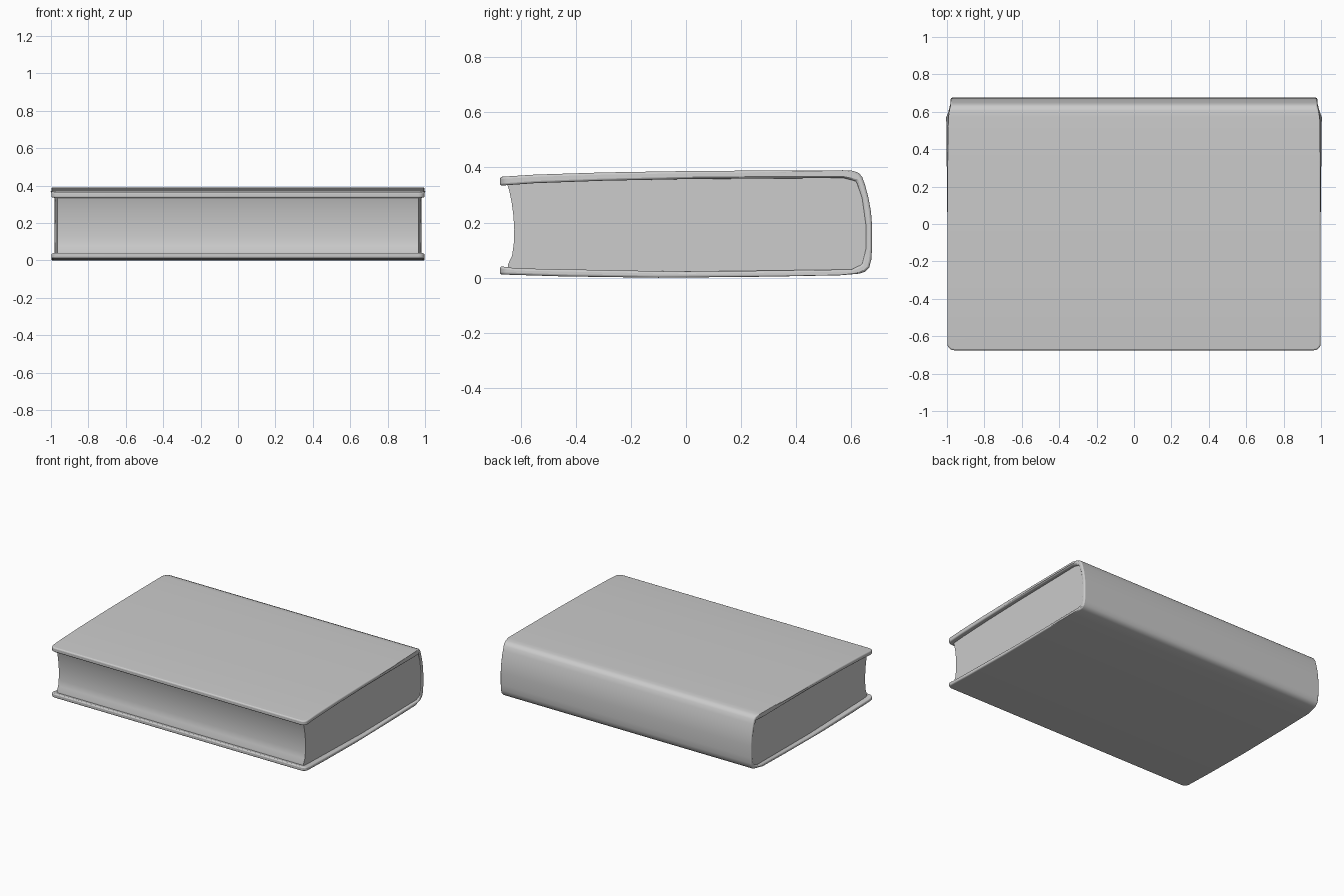
import bpy, bmesh

if "Cube" in bpy.data.objects:
    bpy.data.objects.remove(bpy.data.objects["Cube"])


def prism(name, profile, half_width, corner_round=0.0, bevel=0.0):
    """Extrude a (y, z) outline along x; half_width(y, z) sets the ends."""
    bm = bmesh.new()
    left = [bm.verts.new((-half_width(y, z), y, z)) for y, z in profile]
    right = [bm.verts.new((half_width(y, z), y, z)) for y, z in profile]
    n = len(profile)
    bm.faces.new(left)
    bm.faces.new(right[::-1])
    for i in range(n):
        j = (i + 1) % n
        bm.faces.new((left[i], right[i], right[j], left[j]))
    # rounded plan corners at the free edge of the boards
    if corner_round:
        tips = [e for e in bm.edges
                if all(v.co.y < -0.66 for v in e.verts)
                and abs(e.verts[0].co.x - e.verts[1].co.x) < 0.1]
        bmesh.ops.bevel(bm, geom=tips, offset=corner_round, segments=5,
                        profile=0.5, affect='EDGES')
    bmesh.ops.recalc_face_normals(bm, faces=bm.faces)
    mesh = bpy.data.meshes.new(name)
    bm.to_mesh(mesh)
    bm.free()
    obj = bpy.data.objects.new(name, mesh)
    bpy.context.collection.objects.link(obj)
    if bevel:
        mod = obj.modifiers.new("soft_edges", 'BEVEL')
        mod.width = bevel
        mod.segments = 3
        mod.limit_method = 'ANGLE'
        mod.angle_limit = 0.7
    bpy.ops.object.select_all(action='DESELECT')
    obj.select_set(True)
    bpy.context.view_layer.objects.active = obj
    bpy.ops.object.shade_smooth_by_angle(angle=0.7)
    return obj


# Hard cover: top board, rounded spine and bottom board in one C section
outer = [(-0.675, 0.366), (-0.55, 0.374), (-0.3, 0.382), (0.0, 0.387),
         (0.3, 0.389), (0.57, 0.390), (0.605, 0.388), (0.627, 0.380),
         (0.640, 0.364), (0.650, 0.335), (0.662, 0.290), (0.671, 0.240),
         (0.675, 0.190), (0.675, 0.105), (0.672, 0.065), (0.665, 0.038),
         (0.650, 0.022), (0.630, 0.015), (0.56, 0.009), (0.3, 0.004),
         (-0.1, 0.0), (-0.45, 0.005), (-0.675, 0.012)]
inner = [(-0.675, 0.042), (-0.615, 0.034), (0.0, 0.022), (0.60, 0.030),
         (0.638, 0.048), (0.652, 0.105), (0.652, 0.190), (0.638, 0.290),
         (0.618, 0.350), (0.57, 0.362), (0.0, 0.358), (-0.3, 0.352),
         (-0.55, 0.343), (-0.675, 0.334)]


def cover_width(y, z):
    return 0.998 - 0.018 * max(0.0, min(1.0, (y - 0.57) / 0.06))


prism("hard_cover", outer + inner, cover_width, corner_round=0.035, bevel=0.008)

# Page block: hollowed fore edge, slightly wider toward the spine
pages = [(-0.650, 0.345), (-0.641, 0.315), (-0.632, 0.270), (-0.626, 0.225),
         (-0.623, 0.175), (-0.625, 0.120), (-0.631, 0.080), (-0.645, 0.050),
         (-0.645, 0.030), (0.0, 0.013), (0.60, 0.022), (0.650, 0.045),
         (0.662, 0.105), (0.662, 0.190), (0.648, 0.290), (0.627, 0.355),
         (0.58, 0.374), (0.0, 0.370), (-0.3, 0.365)]


def page_width(y, z):
    return 0.964 + 0.011 * (y + 0.65) / 1.3


prism("page_block", pages, page_width)
